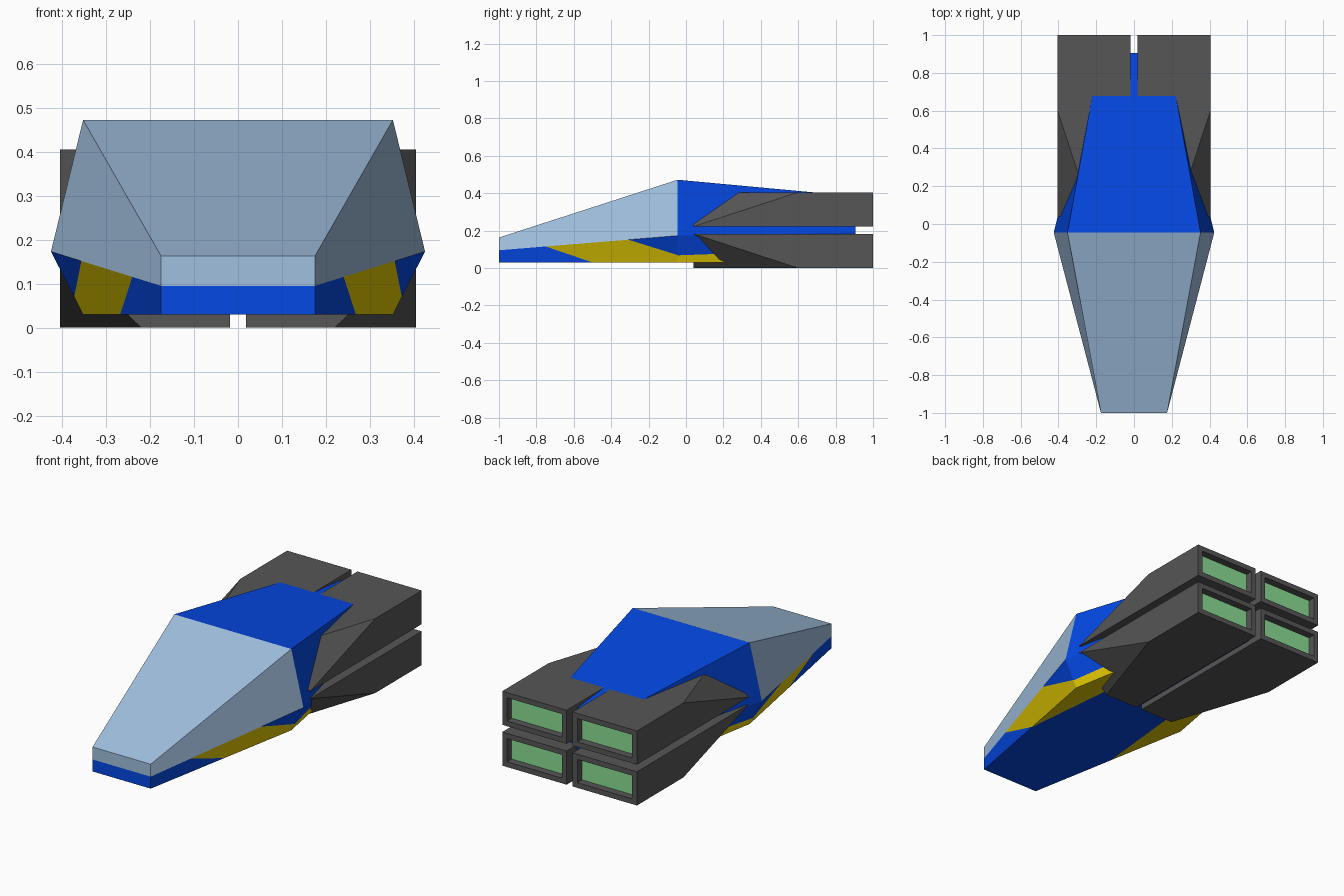
import bpy, bmesh
from mathutils import Vector

if "Cube" in bpy.data.objects:
    bpy.data.objects.remove(bpy.data.objects["Cube"])


def mat(name, rgb):
    m = bpy.data.materials.new(name)
    lin = [(c / 255 / 12.92) if c < 10.3 else ((c / 255 + 0.055) / 1.055) ** 2.4 for c in rgb]
    m.diffuse_color = (*lin, 1)
    m.use_nodes = True
    m.node_tree.nodes["Principled BSDF"].inputs["Base Color"].default_value = m.diffuse_color
    return m


BLUE = mat("hull_blue", (4, 72, 228))
GLASS = mat("canopy_pale_blue", (161, 192, 224))
YELLOW = mat("stripe_yellow", (228, 202, 2))
GREY = mat("engine_grey", (86, 86, 86))
GREEN = mat("exhaust_green", (138, 222, 148))


def finish(bm, name, mats):
    bmesh.ops.recalc_face_normals(bm, faces=bm.faces)
    me = bpy.data.meshes.new(name)
    bm.to_mesh(me)
    bm.free()
    for m in mats:
        me.materials.append(m)
    ob = bpy.data.objects.new(name, me)
    bpy.context.collection.objects.link(ob)
    return ob


# Hull: loft of three six-sided sections (half profiles are x, z from bottom to top)
sections = [
    (-1.00, [(0.175, 0.03), (0.175, 0.095), (0.175, 0.163)]),
    (-0.045, [(0.352, 0.03), (0.425, 0.173), (0.352, 0.472)]),
    (0.905, [(0.18, 0.03), (0.19, 0.19), (0.18, 0.384)]),
]
bm = bmesh.new()
rings = []
for y, half in sections:
    pts = half + [(-x, z) for x, z in reversed(half)]
    rings.append([bm.verts.new((x, y, z)) for x, z in pts])
for s in range(2):
    a, b = rings[s], rings[s + 1]
    for i in range(6):
        j = (i + 1) % 6
        f = bm.faces.new((a[i], a[j], b[j], b[i]))
        if i in (0, 4):                    # lower flanks carry the stripe
            f.material_index = 2
        elif i == 5:                       # belly, marked for cutting
            f.material_index = 3
        elif s == 0:                       # canopy
            f.material_index = 1
n = rings[0]
bm.faces.new((n[0], n[1], n[4], n[5]))                      # nose, blue part
bm.faces.new((n[1], n[2], n[3], n[4])).material_index = 1   # nose, canopy part
bm.faces.new(rings[2])                                      # tail


def cut(faces, co, no):
    geom = set(faces)
    for f in faces:
        geom.update(f.edges)
        geom.update(f.verts)
    bmesh.ops.bisect_plane(bm, geom=list(geom), plane_co=Vector(co),
                           plane_no=Vector(no).normalized())


# Stripe borders: lines in the side view (y, z, slope), cut into the lower flanks
borders = [(0, -0.75, 0.115, -0.34), (0, -0.31, 0.152, -0.311), (1, -0.04, 0.068, 0.037)]


def above(y, z, border):
    return z > border[2] + border[3] * (y - border[1])


for seg, y0, z0, k in borders:
    cut([f for f in bm.faces if f.material_index == 2
         and (f.calc_center_median().y > -0.045) == (seg == 1)], (0, y0, z0), (0, -k, 1))

# The stripe wraps under the belly along a line converging slightly to the rear
for side in (1, -1):
    cut([f for f in bm.faces if f.material_index == 3], (side * 0.266, -0.5, 0), (side, 0.1, 0))

for f in bm.faces:
    c = f.calc_center_median()
    if f.material_index == 2:
        if c.y < -0.045:
            keep = above(c.y, c.z, borders[0]) and not above(c.y, c.z, borders[1])
        else:
            keep = not above(c.y, c.z, borders[2])
        f.material_index = 2 if keep else 0
    elif f.material_index == 3:
        f.material_index = 2 if abs(c.x) > 0.266 - 0.1 * (c.y + 0.5) else 0
finish(bm, "hull", [BLUE, GLASS, YELLOW])


# Engine pods: box with a chamfered front outer corner and a recessed exhaust
def engine(name, side, top):
    h, xi, xo = 0.183, 0.018, 0.405
    pts = [(x, 1, z) for x in (xi, xo) for z in (0, h)]
    pts += [(xo, 0.6, 0), (xi, 0.04, 0), (0.22, 0.04, 0), (xo, 0.04, h), (xi, 0.04, h)]
    bm = bmesh.new()
    for x, y, z in pts:
        bm.verts.new((x * side, y, 0.405 - z if top else z))
    bmesh.ops.convex_hull(bm, input=bm.verts)
    bmesh.ops.dissolve_limit(bm, angle_limit=0.01, verts=bm.verts, edges=bm.edges)
    bmesh.ops.recalc_face_normals(bm, faces=bm.faces)
    bm.normal_update()
    rear = max(bm.faces, key=lambda f: f.normal.y)
    bmesh.ops.inset_individual(bm, faces=[rear], thickness=0.04)
    inner = bmesh.ops.extrude_face_region(bm, geom=[rear])["geom"]
    floor = [g for g in inner if isinstance(g, bmesh.types.BMFace)]
    if rear.is_valid:
        bmesh.ops.delete(bm, geom=[rear], context='FACES_ONLY')
    bmesh.ops.translate(bm, verts=floor[0].verts, vec=(0, -0.04, 0))
    floor[0].material_index = 1
    finish(bm, name, [GREY, GREEN])


for side, sn in ((1, "right"), (-1, "left")):
    for top, tn in ((False, "lower"), (True, "upper")):
        engine(f"engine_{tn}_{sn}", side, top)
